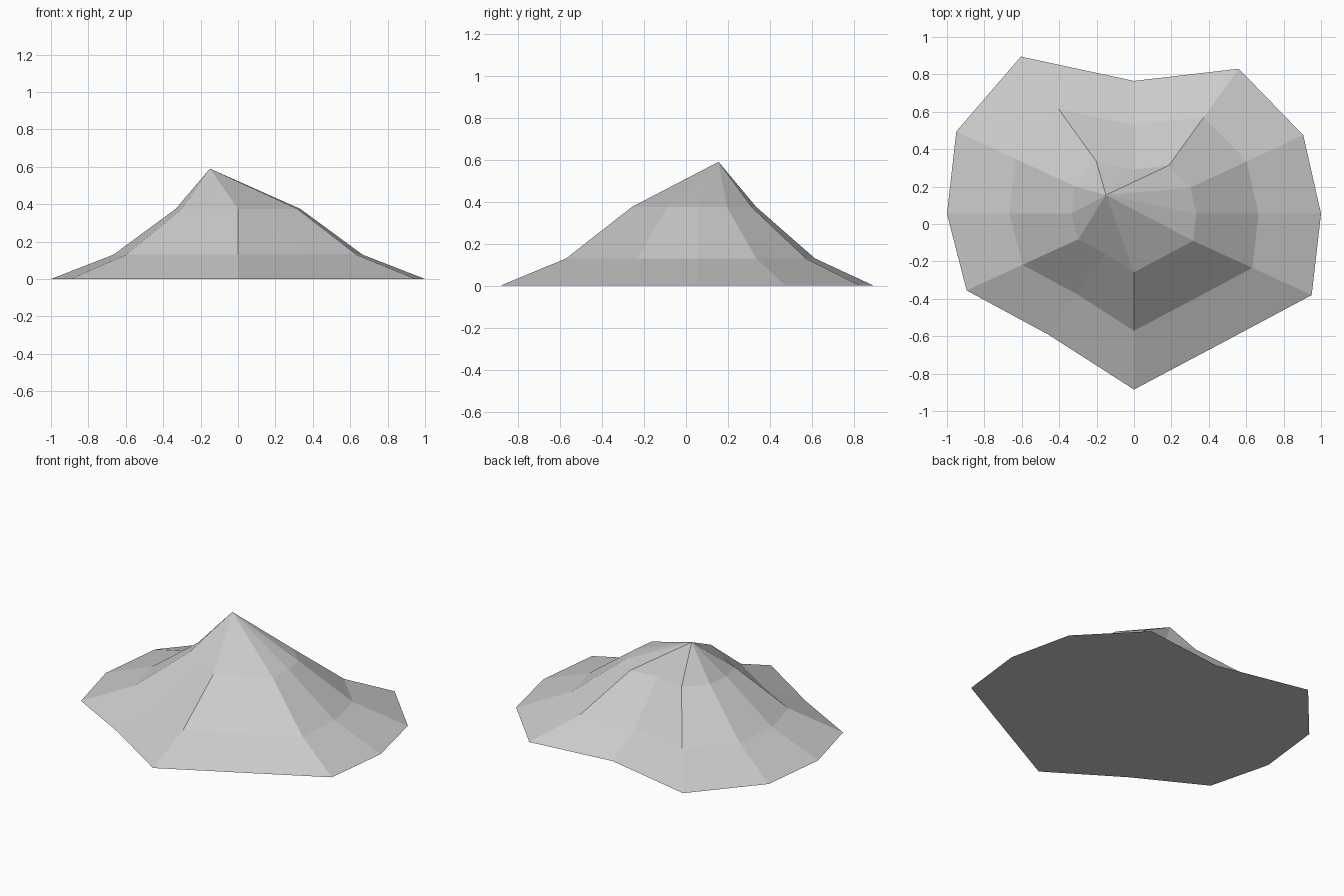
import bpy
import bmesh
from mathutils import Vector

cube = bpy.data.objects.get("Cube")
if cube:
    bpy.data.objects.remove(cube, do_unlink=True)

# Plain grey rock
rock = bpy.data.materials.new("rock_grey")
rock.use_nodes = True
grey = (0.6, 0.6, 0.6, 1.0)
rock.diffuse_color = grey
rock.node_tree.nodes["Principled BSDF"].inputs["Base Color"].default_value = grey

# Irregular footprint, counter-clockwise, relative to the hub
HUB = Vector((0, 0.055, 0))
OUTLINE = [(1, 0), (0.905, 0.42), (0.56, 0.775), (0, 0.71),
           (-0.605, 0.84), (-0.95, 0.44), (-1, 0), (-0.895, -0.41),
           (-0.46, -0.645), (0, -0.94), (0.5, -0.675), (0.95, -0.435)]
# Scale of the footprint and height of each level
LEVELS = [(1, 0), (0.666, 0.13), (0.333, 0.375)]
PEAK = (-0.15, 0.155, 0.59)

bm = bmesh.new()
rings = [[bm.verts.new(HUB + Vector((x * s, y * s, z))) for x, y in OUTLINE]
         for s, z in LEVELS]
peak = bm.verts.new(PEAK)
n = len(OUTLINE)

# Sloping bands
for low, high in zip(rings, rings[1:]):
    for i in range(n):
        j = (i + 1) % n
        bm.faces.new((low[i], low[j], high[j], high[i]))

# Off-centre summit and flat underside
for i in range(n):
    bm.faces.new((rings[-1][i], rings[-1][(i + 1) % n], peak))
bm.faces.new(rings[0][::-1])

mesh = bpy.data.meshes.new("mountain")
bm.to_mesh(mesh)
bm.free()
mesh.materials.append(rock)
mountain = bpy.data.objects.new("mountain", mesh)
bpy.context.collection.objects.link(mountain)
